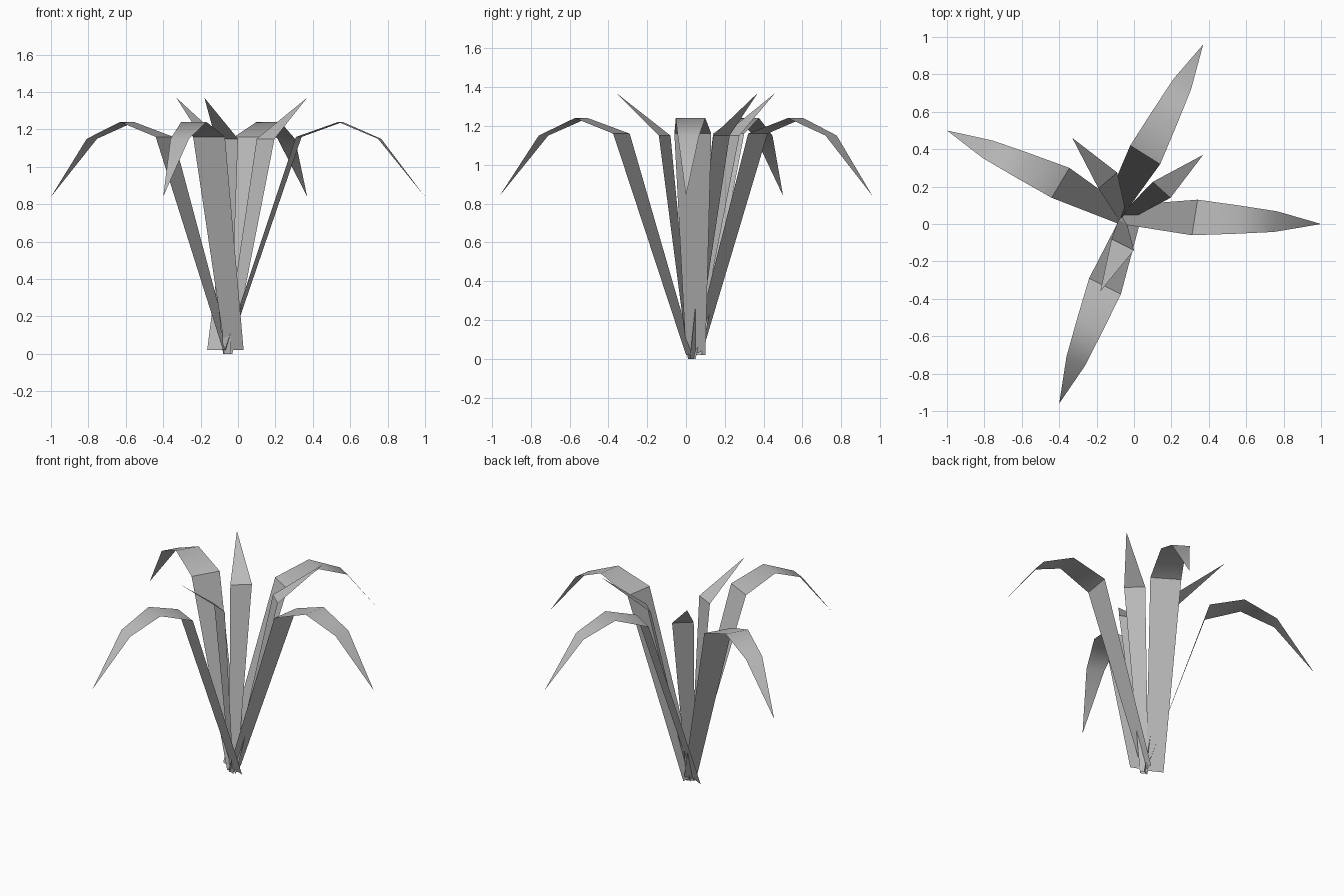
import bpy
import bmesh
from mathutils import Vector

default_cube = bpy.data.objects.get("Cube")
if default_cube:
    bpy.data.objects.remove(default_cube, do_unlink=True)

# One plain grey for the whole plant
grey = bpy.data.materials.new("leaf grey")
grey.use_nodes = True
colour = (0.5, 0.5, 0.5, 1)
grey.diffuse_color = colour
grey.node_tree.nodes["Principled BSDF"].inputs["Base Color"].default_value = colour


def make_leaf(name, base, bend, tip, arch):
    """Blade from a straight stalk, folded at the bend, then arched to a point.
    base and bend are (left, right, height); arch holds
    (share of the way to the tip, share of the bend width, height)."""
    rows = [(Vector((*left, z)), Vector((*right, z))) for left, right, z in (base, bend)]
    left, right = rows[-1]
    centre, half = (left + right) / 2, (left - right) / 2
    for share, width, z in arch:
        middle = centre.lerp(Vector(tip), share)
        middle.z = z
        rows.append((middle + half * width, middle - half * width))

    bm = bmesh.new()
    pairs = [tuple(bm.verts.new(p) for p in row) for row in rows]
    for (l0, r0), (l1, r1) in zip(pairs, pairs[1:]):
        bm.faces.new((r0, r1, l1, l0))
    l_end, r_end = pairs[-1]
    bm.faces.new((r_end, bm.verts.new(tip), l_end))
    for face in bm.faces:
        face.smooth = True
    # Crisp fold between stalk and blade
    bm.edges.get(pairs[1]).smooth = False

    mesh = bpy.data.meshes.new(name)
    bm.to_mesh(mesh)
    bm.free()
    mesh.materials.append(grey)
    leaf = bpy.data.objects.new(name, mesh)
    bpy.context.collection.objects.link(leaf)


# Long drooping leaves: base left/right, bend left/right, tip
droop = [(0.33, 0.8, 1.24), (0.64, 0.58, 1.15)]
long_leaves = {
    "long_leaf_left": ((-0.05, 0.1), (-0.07, 0), (0.34, 0.13), (0.31, -0.06), (1, 0)),
    "long_leaf_back": ((-0.165, 0.08), (-0.07, 0.03), (-0.02, 0.42), (0.14, 0.32), (0.37, 0.96)),
    "long_leaf_right": ((-0.08, 0), (-0.04, 0.08), (-0.44, 0.14), (-0.345, 0.3), (-1, 0.5)),
    "long_leaf_front": ((0.03, 0), (-0.07, 0.04), (-0.07, -0.375), (-0.24, -0.29), (-0.4, -0.96)),
}
for name, (bl, br, l, r, tip) in long_leaves.items():
    make_leaf(name, (bl, br, 0.02), (l, r, 1.16), (*tip, 0.84), droop)

# Short upright leaves with a single pointed blade
short_leaves = {
    "short_leaf_right": ((-0.08, 0.02), (-0.04, 0.05), (-0.19, 0.19), (-0.09, 0.275), (-0.33, 0.46)),
    "short_leaf_left": ((-0.07, 0.05), (-0.03, 0.02), (0.1, 0.225), (0.195, 0.14), (0.37, 0.37)),
    "short_leaf_front": ((-0.04, 0.01), (-0.08, 0.03), (0, -0.14), (-0.12, -0.08), (-0.18, -0.36)),
}
for name, (bl, br, l, r, tip) in short_leaves.items():
    make_leaf(name, (bl, br, 0), (l, r, 1.15), (*tip, 1.37), [])
